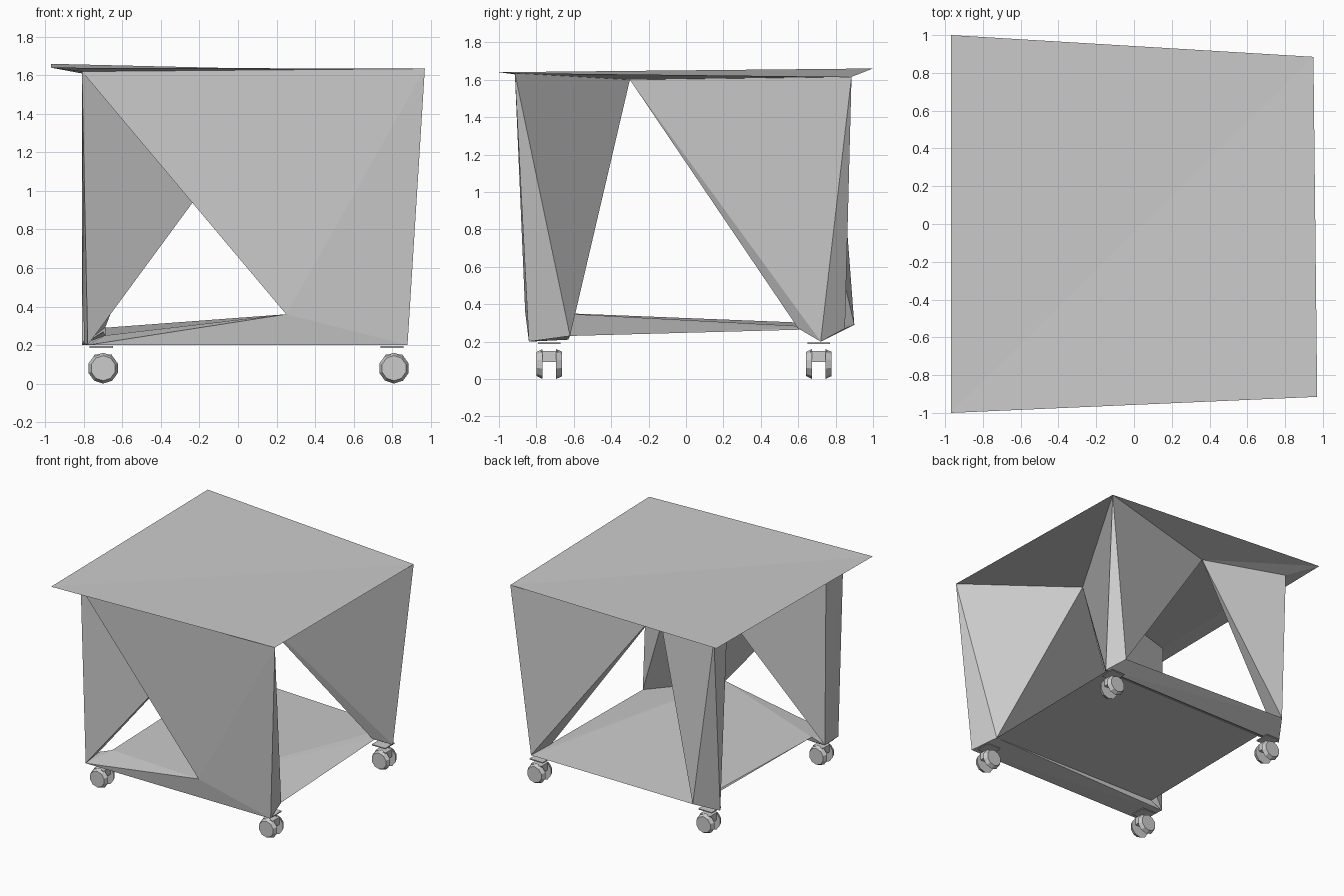
import bpy
import bmesh
from math import pi
from mathutils import Matrix, Vector

cube = bpy.data.objects.get("Cube")
if cube:
    bpy.data.objects.remove(cube, do_unlink=True)

grey = bpy.data.materials.new("plain grey")
grey.use_nodes = True
COLOUR = (0.6, 0.6, 0.6, 1)
grey.diffuse_color = COLOUR
grey.node_tree.nodes["Principled BSDF"].inputs["Base Color"].default_value = COLOUR

# Shared corner points, so that neighbouring facets meet
point = {
    # rim of the top
    "rim_front_right": (-.97, -1, 1.64), "rim_front_left": (.97, -.915, 1.635),
    "rim_back_left": (.95, .885, 1.615), "rim_back_right": (-.97, 1, 1.66),
    # points under the top
    "front_hub": (.25, -.3, 1.6), "back_hub": (-.17, .59, 1.6),
    "fr_top": (-.81, -.85, 1.62), "fr_top_inner": (-.81, -.63, 1.61),
    "br_top": (-.81, .8, 1.61), "br_top_inner": (-.8, .62, 1.61),
    # feet
    "fr_foot": (-.78, -.83, .2), "fr_foot_inner": (-.8, -.63, .21),
    "fl_foot": (.88, -.84, .2), "fl_foot_inner": (.82, -.62, .23),
    "bl_foot": (.88, .72, .2), "bl_foot_back": (.79, .85, .27),
    "br_foot": (-.81, .72, .2), "br_foot_back": (-.69, .9, .29),
    # shelf
    "front_peak": (.25, -.86, .36), "shelf_front_right": (-.69, -.62, .25),
    "shelf_back_left": (.78, .6, .27), "shelf_back_right": (-.7, .6, .27),
}


def finish(bm, name):
    bmesh.ops.recalc_face_normals(bm, faces=bm.faces)
    mesh = bpy.data.meshes.new(name)
    bm.to_mesh(mesh)
    bm.free()
    mesh.materials.append(grey)
    obj = bpy.data.objects.new(name, mesh)
    bpy.context.collection.objects.link(obj)


def facet_solid(name, *names):
    """Flat-faced solid wrapped around the named points."""
    bm = bmesh.new()
    for n in names:
        bm.verts.new(point[n])
    bmesh.ops.convex_hull(bm, input=bm.verts)
    spare = [v for v in bm.verts if not v.link_faces]
    bmesh.ops.delete(bm, geom=spare, context='VERTS')
    finish(bm, name)


# Folded top: two upper triangles and a faceted underside
top_faces = [
    ("rim_front_right", "rim_front_left", "rim_back_left"),
    ("rim_front_right", "rim_back_left", "rim_back_right"),
    ("rim_front_left", "rim_back_left", "front_hub"),
    ("rim_back_left", "back_hub", "front_hub"),
    ("rim_back_left", "rim_back_right", "back_hub"),
    ("rim_back_right", "br_top", "back_hub"),
    ("rim_back_right", "br_top_inner", "br_top"),
    ("rim_back_right", "fr_top_inner", "br_top_inner"),
    ("rim_back_right", "rim_front_right", "fr_top_inner"),
    ("rim_front_right", "fr_top", "fr_top_inner"),
    ("rim_front_right", "rim_front_left", "fr_top"),
    ("fr_top", "rim_front_left", "front_hub"),
    ("fr_top", "front_hub", "fr_top_inner"),
    ("front_hub", "back_hub", "fr_top_inner"),
    ("back_hub", "br_top_inner", "fr_top_inner"),
    ("back_hub", "br_top", "br_top_inner"),
]
bm = bmesh.new()
verts = {}
for corners in top_faces:
    for n in corners:
        if n not in verts:
            verts[n] = bm.verts.new(point[n])
    bm.faces.new([verts[n] for n in corners])
finish(bm, "table_top")

# Folded panels and legs
facet_solid("front_panel", "fr_top", "rim_front_left", "front_peak", "front_hub")
facet_solid("front_left_leg", "rim_front_left", "fl_foot", "fl_foot_inner",
            "front_hub", "front_peak")
facet_solid("front_right_leg", "fr_top", "fr_top_inner", "fr_foot",
            "fr_foot_inner", "front_hub")
facet_solid("back_left_leg", "rim_back_left", "front_hub", "back_hub",
            "bl_foot", "bl_foot_back", "shelf_back_left")
facet_solid("back_right_leg", "br_top", "br_top_inner", "br_foot",
            "br_foot_back", "back_hub")

# Lower shelf and its beams
facet_solid("shelf", "front_peak", "shelf_front_right", "fl_foot_inner",
            "bl_foot_back", "br_foot_back", "shelf_back_left", "shelf_back_right")
facet_solid("front_beam", "fr_foot", "fl_foot", "fl_foot_inner",
            "fr_foot_inner", "front_peak", "shelf_front_right")
facet_solid("back_beam", "bl_foot", "br_foot", "bl_foot_back",
            "br_foot_back", "shelf_back_left", "shelf_back_right")


def box(bm, centre, size):
    m = Matrix.Translation(centre) @ Matrix.Diagonal((*size, 1))
    bmesh.ops.create_cube(bm, size=1, matrix=m)


def castor(name, x, y):
    """Twin-wheel castor with a mounting plate."""
    bm = bmesh.new()
    base = Vector((x, y, 0))
    box(bm, base + Vector((-.01, 0, .19)), (.12, .12, .008))
    box(bm, base + Vector((0, 0, .12)), (.09, .09, .06))
    for side in (-1, 1):
        turn = Matrix.Rotation(-side * pi / 2, 4, 'X')
        m = Matrix.Translation(base + Vector((0, side * .052, .08))) @ turn
        bmesh.ops.create_cone(bm, cap_ends=True, segments=10, radius1=.08,
                              radius2=.065, depth=.032, matrix=m)
    finish(bm, name)


for end, y in (("front", -.73), ("back", .71)):
    for side, x in (("right", -.7), ("left", .81)):
        castor(f"{end}_{side}_castor", x, y)
